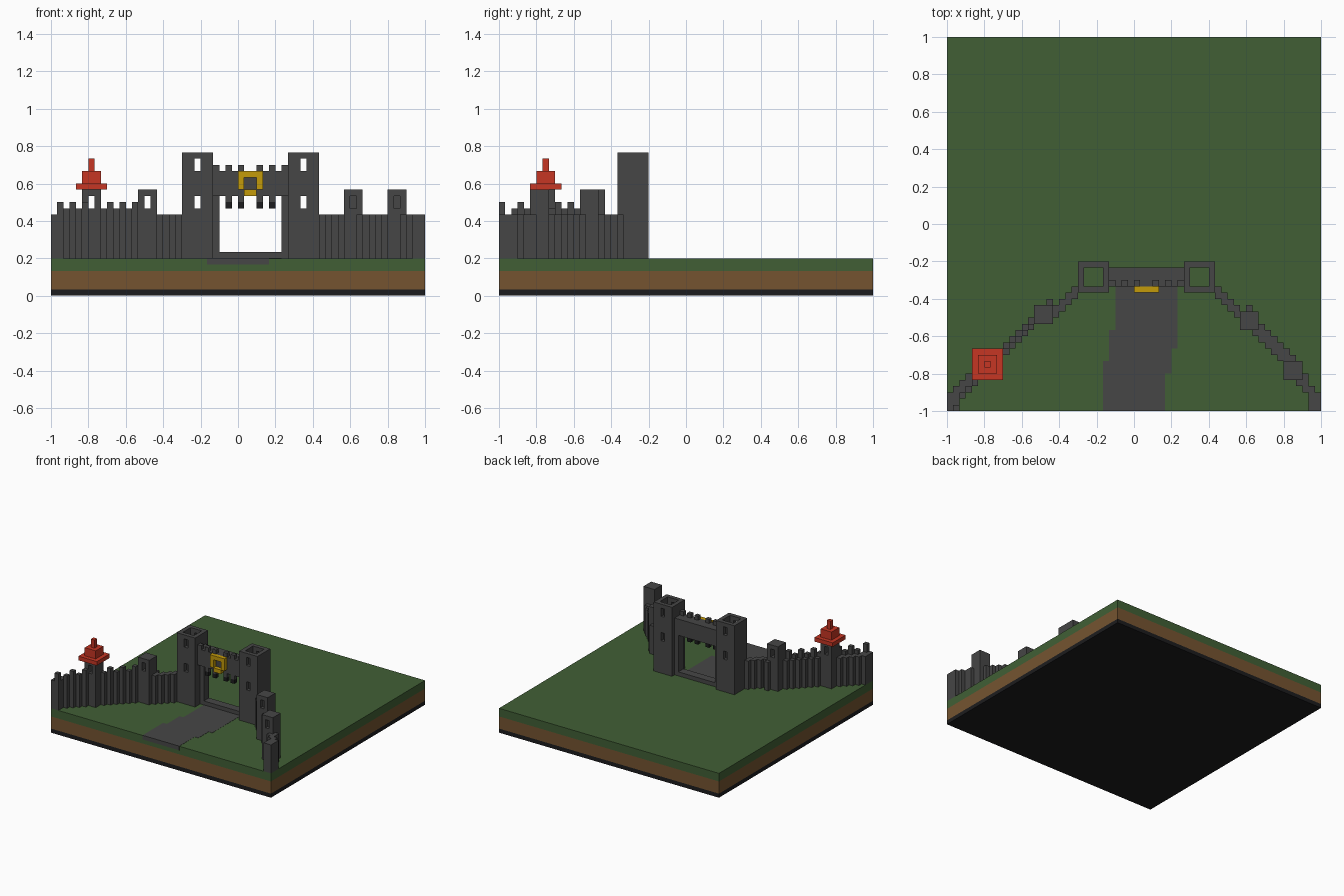
import bpy, bmesh

U = 1 / 30          # edge length of one block
if "Cube" in bpy.data.objects:
    bpy.data.objects.remove(bpy.data.objects["Cube"], do_unlink=True)


def material(name, rgb):
    lin = [((c / 255 + 0.055) / 1.055) ** 2.4 if c > 10 else c / 255 / 12.92 for c in rgb]
    m = bpy.data.materials.new(name)
    m.use_nodes = True
    m.diffuse_color = (*lin, 1)
    b = m.node_tree.nodes["Principled BSDF"]
    b.inputs["Base Color"].default_value = (*lin, 1)
    b.inputs["Roughness"].default_value = 0.9
    return m


STONE = material("dark stone", (70, 70, 70))
ROAD = material("road grey", (70, 70, 70))
GRASS = material("grass green", (65, 95, 53))
EARTH = material("earth brown", (117, 84, 48))
BLACK = material("black", (28, 28, 30))
RED = material("roof red", (198, 54, 36))
GOLD = material("gold", (196, 155, 10))


def block(x, y, z):
    """Cells in half-open ranges; a plain number means one cell."""
    r = [range(*a) if isinstance(a, tuple) else (a,) for a in (x, y, z)]
    return {(i, j, k) for i in r[0] for j in r[1] for k in r[2]}


def build(name, cells, mat):
    """Skin a set of block cells with its outside faces only."""
    bm = bmesh.new()
    verts = {}

    def vert(p):
        if p not in verts:
            verts[p] = bm.verts.new((p[0] * U - 1, p[1] * U - 1, p[2] * U))
        return verts[p]

    for c in sorted(cells):
        for axis in range(3):
            for side in (0, 1):
                n = list(c)
                n[axis] += 2 * side - 1
                if tuple(n) in cells:
                    continue
                a, b = (axis + 1) % 3, (axis + 2) % 3
                ring = []
                for da, db in ((0, 0), (1, 0), (1, 1), (0, 1)):
                    p = list(c)
                    p[axis] += side
                    p[a] += da
                    p[b] += db
                    ring.append(vert(tuple(p)))
                bm.faces.new(ring if side else ring[::-1])
    bmesh.ops.dissolve_limit(bm, angle_limit=0.02, verts=bm.verts[:], edges=bm.edges[:])
    return finish(name, bm, mat)


def finish(name, bm, mat):
    me = bpy.data.meshes.new(name)
    bm.to_mesh(me)
    bm.free()
    me.materials.append(mat)
    ob = bpy.data.objects.new(name, me)
    bpy.context.collection.objects.link(ob)
    return ob


def slab(name, lo, hi, mat):
    """One plain box between two corners given in blocks."""
    bm = bmesh.new()
    bmesh.ops.create_cube(bm, size=1)
    for v in bm.verts:
        v.co = [(l + (h - l) * (c + 0.5)) * U - o
                for l, h, c, o in zip(lo, hi, v.co, (1, 1, 0))]
    return finish(name, bm, mat)


# Layered ground
slab("bedrock", (0, 0, 0), (60, 60, 1), BLACK)
slab("earth", (0, 0, 1), (60, 60, 4), EARTH)
slab("grass", (0, 0, 4), (60, 60, 6), GRASS)

# Road, drifting sideways towards the gate, just proud of the grass
for n, (x0, x1, y0, y1) in enumerate([(25, 35, -0.03, 6), (25, 36, 6, 8), (26, 36, 8, 10),
                                      (26, 37, 10, 13), (27, 37, 13, 23)]):
    slab(f"road_{n + 1}", (x0, y0, 5), (x1, y1, 6.04), ROAD)

# Gate towers: hollow shafts with slits front and back
for name, x in (("gate_tower_right", 21), ("gate_tower_left", 38)):
    t = block((x, x + 5), (19, 24), (6, 23))
    t -= block((x + 1, x + 4), (20, 23), (6, 23))
    for z in (14, 20):
        t -= block(x + 2, (19, 24), (z, z + 2))
    build(name, t, STONE)

# Gate frame: jambs, sill, lintel with an overhanging battlement
MERLONS = (26, 28, 30, 33, 35, 37)
gate = block((26, 38), (21, 23), (6, 20)) - block((27, 37), (21, 23), (7, 16))
gate |= block((26, 38), 20, (16, 20))
for x in MERLONS:
    gate |= block(x, 20, 20)
for x in MERLONS[1:-1]:
    gate |= block(x, 20, 15)
    build(f"gate_spike_{x}", block(x, 20, 14), BLACK)
build("gate_frame", gate, STONE)

# Golden shield ring above the gate
shield = block((30, 34), 19, (16, 20)) - block((31, 33), 19, (17, 19))
build("gate_shield", shield - block(30, 19, 16) - block(33, 19, 16), GOLD)

# Right wall, stepping out to the corner, with parapet and merlons
wall, parapet = set(), set()
for x in range(21):
    if x < 5:
        lo, hi = (0 if x < 2 else x), x + 3
    elif x < 17:
        lo, hi = x, x + 2
    else:
        lo, hi = x - 2, x
    wall |= block(x, (lo, hi), (6, 13))
    if 1 <= x < 14:
        parapet |= block(x, lo, (13, 15 if x % 2 else 14))
build("right_wall", wall, STONE)
build("right_wall_parapet", parapet, STONE)

# Left wall, interpolated between its towers
PATH = [(43, 19), (48, 14.5), (55, 6.5), (59, 1)]
wall = set()
for (xa, ya), (xb, yb) in zip(PATH, PATH[1:]):
    for x in range(xa, xb + 1):
        y = ya + (yb - ya) * (x - xa) / (xb - xa)
        lo = max(0, round(y - 1))
        wall |= block(x, (lo, lo + (2 if xa == 43 else 3)), (6, 13))
wall |= block((58, 60), (0, 2), (6, 13))
build("left_wall", wall, STONE)

# Wall turrets: the right pair have open slits, the left pair blind niches
for name, x, y, depth in (("right_outer_turret", 5, 6, 3), ("right_inner_turret", 14, 14, 3),
                          ("left_inner_turret", 47, 13, 1), ("left_outer_turret", 54, 5, 1)):
    t = block((x, x + 3), (y, y + 3), (6, 17))
    build(name, t - block(x + 1, (y, y + depth), (14, 16)), STONE)

# Stepped red roof
roof = block((4, 9), (5, 10), 17) | block((5, 8), (6, 9), (18, 20)) | block(6, 7, (20, 22))
build("turret_roof", roof, RED)
